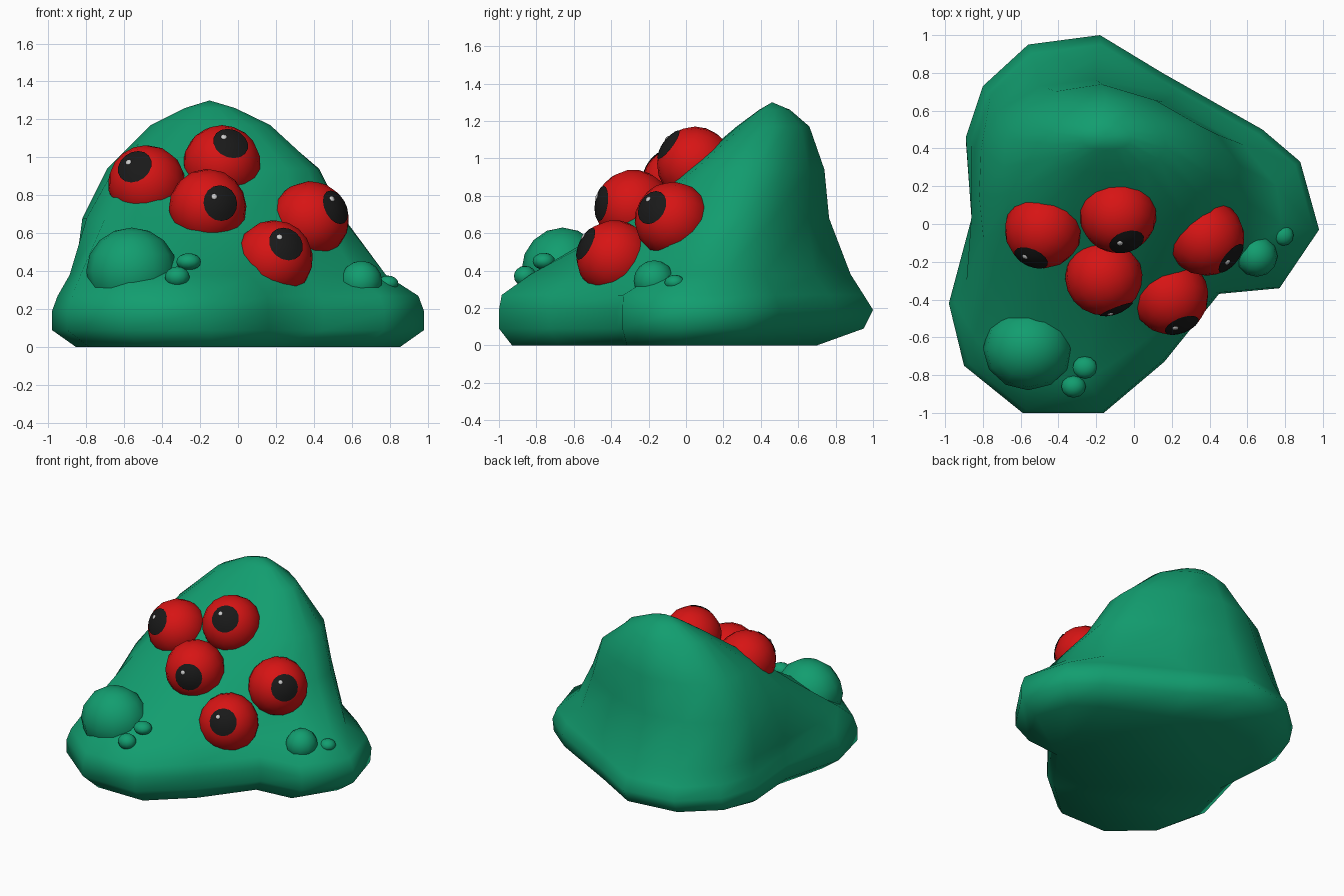
import bpy, bmesh
from mathutils import Vector, Matrix

if "Cube" in bpy.data.objects:
    bpy.data.objects.remove(bpy.data.objects["Cube"])


def material(name, rgb):
    m = bpy.data.materials.new(name)
    m.diffuse_color = (*rgb, 1)
    m.use_nodes = True
    m.node_tree.nodes["Principled BSDF"].inputs["Base Color"].default_value = m.diffuse_color
    return m


GREEN = material("green_skin", (0.006, 0.34, 0.16))
RED = material("red_eye", (0.68, 0.007, 0.007))
BLACK = material("black_pupil", (0.01, 0.01, 0.01))
WHITE = material("white_glint", (0.8, 0.8, 0.8))


def finish(bm, name, mat):
    for f in bm.faces:
        f.smooth = True
    me = bpy.data.meshes.new(name)
    bm.to_mesh(me)
    bm.free()
    me.materials.append(mat)
    ob = bpy.data.objects.new(name, me)
    bpy.context.collection.objects.link(ob)
    return ob


def ball(name, mat, centre, radii, direction=(0, 0, 1), seg=16, rings=10, keep=None):
    """Low-poly sphere aimed along direction; keep = lower limit of a cap."""
    bm = bmesh.new()
    bmesh.ops.create_uvsphere(bm, u_segments=seg, v_segments=rings, radius=1)
    if keep is not None:
        bmesh.ops.delete(bm, geom=[v for v in bm.verts if v.co.z < keep], context='VERTS')
    rot = Vector(direction).to_track_quat('Z', 'Y').to_matrix().to_4x4()
    bm.transform(Matrix.Translation(centre) @ rot @ Matrix.Diagonal((*radii, 1)))
    return finish(bm, name, mat)


# Foot outline, counter-clockwise from the right
foot = [(.98, -.03), (.88, .33), (.68, .5), (.15, .8), (-.18, 1), (-.56, .95),
        (-.8, .73), (-.89, .46), (-.86, .03), (-.98, -.42), (-.9, -.75),
        (-.59, -1), (-.16, -1), (.16, -.73), (.45, -.37), (.77, -.34)]

# Upper cross-sections, eight points each in the same order
upper = [
    (.38, [(.78, 0), (.58, .42), (-.2, .88), (-.76, .68), (-.86, .05), (-.83, -.62), (-.25, -.83), (.36, -.33)]),
    (.68, [(.55, .15), (.45, .47), (-.2, .765), (-.72, .6), (-.82, .15), (-.7, -.25), (-.2, -.32), (.27, -.17)]),
    (.94, [(.42, .25), (.35, .52), (-.17, .74), (-.6, .6), (-.69, .3), (-.55, .03), (-.12, .01), (.26, .05)]),
    (1.17, [(.17, .4), (.1, .54), (-.15, .66), (-.4, .55), (-.46, .42), (-.36, .3), (-.15, .27), (.06, .3)]),
]


def densify(pts):
    """Insert a Catmull-Rom midpoint between neighbouring points."""
    n, out = len(pts), []
    for i in range(n):
        a, b, c, d = (Vector(pts[(i + k) % n]) for k in (-1, 0, 1, 2))
        out += [b, (9 * (b + c) - a - d) / 16]
    return out


def scaled(sx, front, back):
    return [Vector((x * sx, y * (back if y > 0 else front))) for x, y in foot]


# Body: loft through the sections
sections = [(0, scaled(.87, .93, .7)), (.09, scaled(1, 1, .95)),
            (.19, scaled(1, 1, 1)), (.27, scaled(.97, .985, .95))]
sections += [(z, densify(p)) for z, p in upper]
top = [Vector((-.15, .48)) + (p - Vector((-.15, .48))) * .42 for p in sections[-1][1]]
sections.append((1.26, top))

bm = bmesh.new()
loops = [[bm.verts.new((p.x, p.y, z)) for p in pts] for z, pts in sections]
for lo, hi in zip(loops, loops[1:]):
    for i in range(16):
        j = (i + 1) % 16
        bm.faces.new((lo[i], lo[j], hi[j], hi[i]))
peak = bm.verts.new((-.15, .46, 1.3))
for i in range(16):
    bm.faces.new((loops[-1][i], loops[-1][(i + 1) % 16], peak))
base = bm.faces.new(loops[0][::-1])
bmesh.ops.triangulate(bm, faces=[base])
bmesh.ops.recalc_face_normals(bm, faces=bm.faces)
body = finish(bm, "body", GREEN)
bpy.context.view_layer.objects.active = body
body.select_set(True)
bpy.ops.object.shade_smooth_by_angle(angle=1.05)

# Eyes: centre and gaze direction
eyes = [((-.48, -.03, .86), (-.06, -.14, .085)),
        ((-.085, .05, .965), (.045, -.14, .105)),
        ((-.16, -.28, .735), (.07, -.18, .025)),
        ((.38, -.07, .67), (.12, -.1, .06)),
        ((.19, -.38, .465), (.06, -.15, .075))]
R = .205
for k, (c, d) in enumerate(eyes, 1):
    c, d = Vector(c), Vector(d).normalized()
    ball(f"eyeball_{k}", RED, c, (R, R, R), d)
    ball(f"pupil_{k}", BLACK, c, (R * 1.02,) * 3, d, 16, 20, .88)
    glint = (d * R + Vector((-.04, 0, .03))).normalized()
    ball(f"glint_{k}", WHITE, c + glint * R * 1.01, (.017, .017, .008), glint, 8, 6)

# Warts on the two front lobes
warts = [((-.56, -.66, .4), (.24, .22, .23)),
         ((-.26, -.76, .45), (.065, .06, .045)),
         ((-.32, -.86, .37), (.065, .06, .055)),
         ((.65, -.17, .345), (.11, .11, .11)),
         ((.79, -.06, .335), (.055, .055, .042))]
for k, (c, r) in enumerate(warts, 1):
    ball(f"wart_{k}", GREEN, c, r, seg=12, rings=8)
